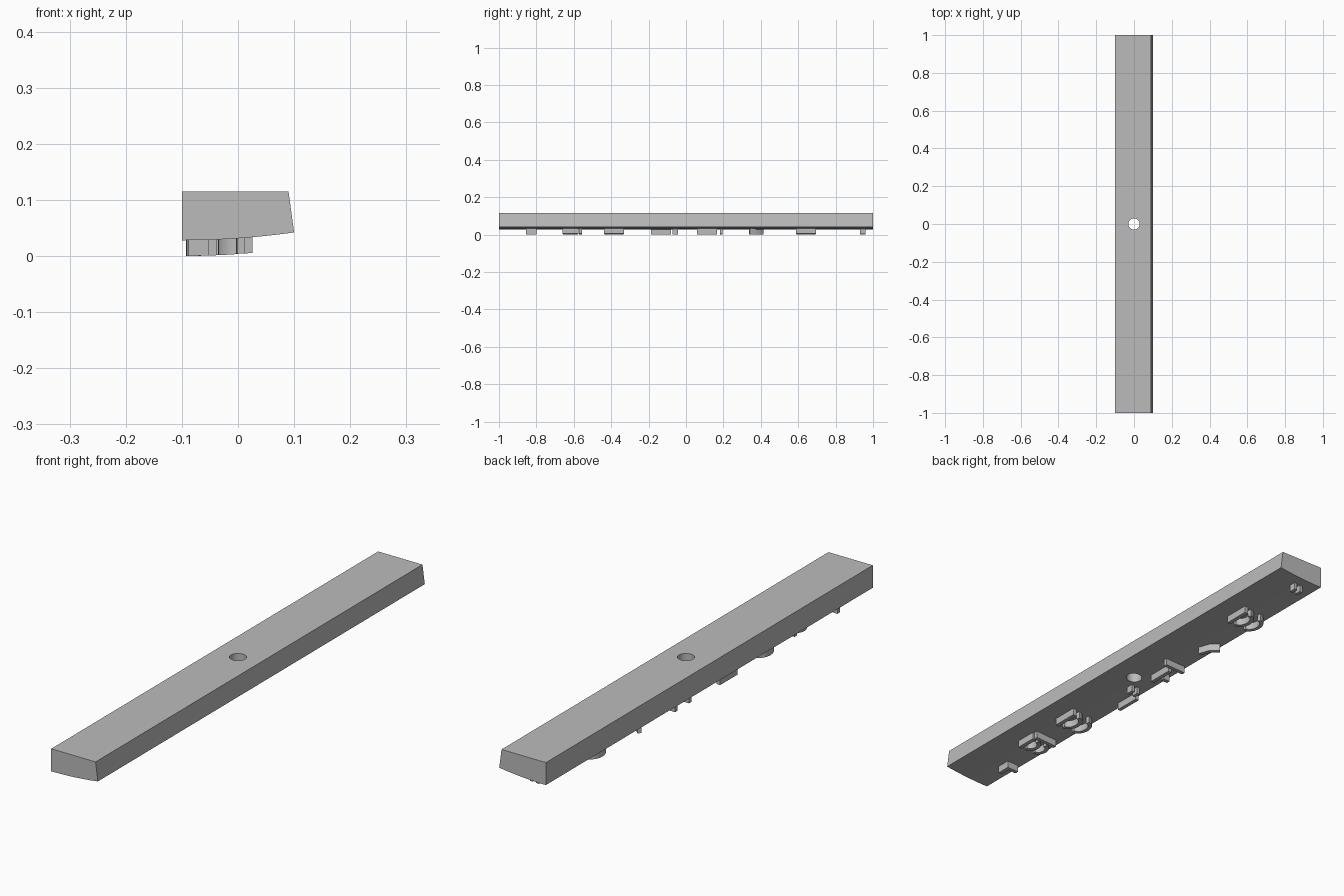
import bpy, bmesh, math
from mathutils import Vector

cube = bpy.data.objects.get("Cube")
if cube:
    bpy.data.objects.remove(cube, do_unlink=True)

grey = bpy.data.materials.new("plain grey")
grey.use_nodes = True
GREY = (0.5, 0.5, 0.5, 1)
grey.diffuse_color = GREY
grey.node_tree.nodes["Principled BSDF"].inputs["Base Color"].default_value = GREY


def underside(x):
    """Height of the gently curved bottom of the bar."""
    return 0.028 + 0.35 * (x + 0.1) ** 2


def finish(bm, name):
    bmesh.ops.recalc_face_normals(bm, faces=bm.faces)
    mesh = bpy.data.meshes.new(name)
    bm.to_mesh(mesh)
    bm.free()
    obj = bpy.data.objects.new(name, mesh)
    mesh.materials.append(grey)
    bpy.context.collection.objects.link(obj)
    return obj


def smooth(obj):
    bpy.ops.object.select_all(action="DESELECT")
    obj.select_set(True)
    bpy.context.view_layer.objects.active = obj
    bpy.ops.object.shade_smooth_by_angle(angle=math.radians(30))


# Long bar: end profile extruded from front to back
steps = 12
profile = [(-0.1, 0.115), (0.09, 0.115)]
profile += [(x, underside(x)) for x in (0.1 - 0.2 * i / steps for i in range(steps + 1))]
bm = bmesh.new()
end = bm.faces.new([bm.verts.new((x, -1, z)) for x, z in profile])
sweep = bmesh.ops.extrude_face_region(bm, geom=[end])
moved = [g for g in sweep["geom"] if isinstance(g, bmesh.types.BMVert)]
bmesh.ops.translate(bm, verts=moved, vec=(0, 2, 0))
bar = finish(bm, "long_bar")

# Round hole through the middle
bm = bmesh.new()
bmesh.ops.create_cone(bm, cap_ends=True, segments=40, radius1=0.03, radius2=0.03, depth=0.4)
cutter = finish(bm, "hole_cutter")
cutter.hide_render = True
cutter.hide_set(True)
cut = bar.modifiers.new("hole", "BOOLEAN")
cut.operation = "DIFFERENCE"
cut.solver = "EXACT"
cut.object = cutter
bpy.context.view_layer.objects.active = bar
bpy.ops.object.modifier_apply(modifier="hole")
bpy.data.objects.remove(cutter, do_unlink=True)
smooth(bar)


def ridge(name, path, width=0.015):
    """Raised strip that follows a path of (x, y) points under the bar."""
    pts = [Vector(p) for p in path]
    bm = bmesh.new()
    rings = []
    for i, p in enumerate(pts):
        a = (p - pts[i - 1]).normalized() if i else None
        b = (pts[i + 1] - p).normalized() if i < len(pts) - 1 else None
        t = ((a or b) + (b or a)).normalized()
        side = Vector((-t.y, t.x)) * (width / 2 / max(0.5, t.dot(a or b)))
        ring = []
        for q, drop in ((p + side, -0.003), (p - side, -0.003), (p - side, 0.028), (p + side, 0.028)):
            ring.append(bm.verts.new((q.x, q.y, max(0, underside(q.x) - drop))))
        rings.append(ring)
    for r, s in zip(rings, rings[1:]):
        for k in range(4):
            n = (k + 1) % 4
            bm.faces.new((r[k], r[n], s[n], s[k]))
    bm.faces.new(rings[0])
    bm.faces.new(rings[-1])
    smooth(finish(bm, name))


def crescent(name, x, y, half, depth):
    """Curved strip bulging towards -x."""
    angles = [math.pi * i / 14 for i in range(15)]
    ridge(name, [(x - depth * math.sin(a), y - half * math.cos(a)) for a in angles])


# Two matching groups: a straight strip and two crescents
for tag, y in (("front", -0.385), ("back", 0.642)):
    ridge(tag + "_strip", [(0.018, y - 0.053), (0.018, y + 0.053)])
    crescent(tag + "_inner_crescent", -0.005, y, 0.044, 0.032)
    crescent(tag + "_outer_crescent", -0.053, y, 0.044, 0.032)

# Group with a cross strip
ridge("corner_strip", [(0.018, -0.66), (0.018, -0.575)])
ridge("corner_cross_strip", [(0.02, -0.564), (-0.075, -0.564)])
crescent("corner_inner_crescent", -0.002, -0.617, 0.033, 0.026)
crescent("corner_outer_crescent", -0.042, -0.617, 0.033, 0.026)

# Strips around the hole
ridge("edge_strip", [(-0.083, -0.187), (-0.083, -0.08)])
ridge("middle_strip", [(-0.043, 0.06), (-0.043, 0.165)])
ridge("middle_cross_strip", [(0, 0.188), (-0.09, 0.188)])
ridge("middle_stub", [(-0.058, 0.1), (-0.088, 0.1)])
ridge("bent_strip", [(-0.045, 0.34), (-0.06, 0.385), (-0.088, 0.41)])

# Small paired studs and the end hook
for tag, x, y in (("middle", -0.045, -0.057), ("back", -0.022, 0.945)):
    for i in (-1, 1):
        ridge(tag + "_stud", [(x + i * 0.013, y - 0.014), (x + i * 0.013, y + 0.014)], 0.013)
ridge("end_hook", [(-0.045, -0.856), (-0.045, -0.808), (-0.088, -0.808)])
